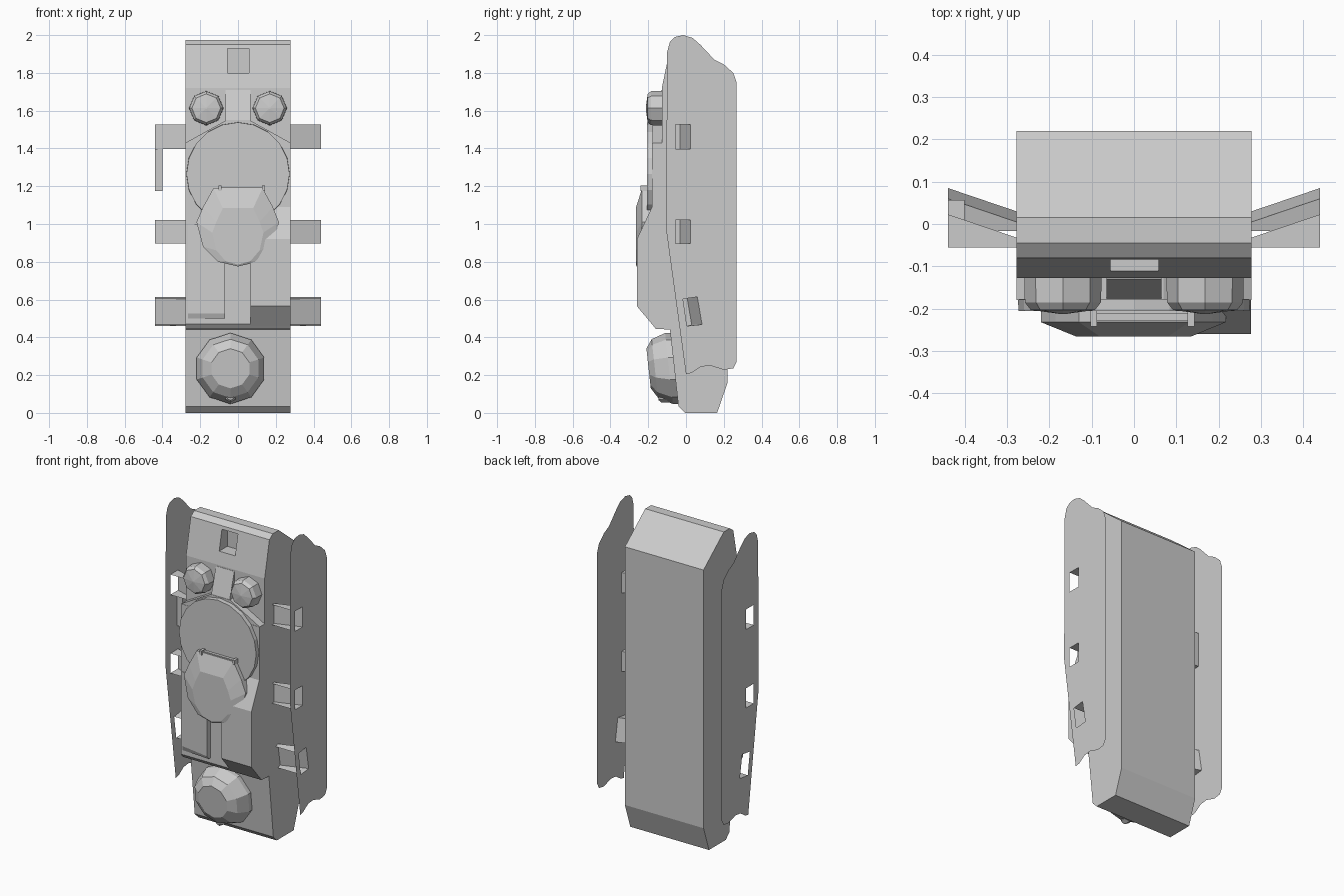
import bpy, bmesh, math
from mathutils import Vector

if "Cube" in bpy.data.objects:
    bpy.data.objects.remove(bpy.data.objects["Cube"])

HALF = 0.278      # hull half width
SKIRT = 0.44      # skirt distance from the centre


def finish(bm, name):
    bmesh.ops.recalc_face_normals(bm, faces=bm.faces)
    me = bpy.data.meshes.new(name)
    bm.to_mesh(me)
    bm.free()
    ob = bpy.data.objects.new(name, me)
    bpy.context.collection.objects.link(ob)
    return ob


def loft(name, rings):
    """Skin a stack of equal-length rings and cap both ends."""
    bm = bmesh.new()
    vs = [[bm.verts.new(p) for p in r] for r in rings]
    n = len(vs[0])
    for a, b in zip(vs, vs[1:]):
        for i in range(n):
            j = (i + 1) % n
            bm.faces.new((a[i], a[j], b[j], b[i]))
    bm.faces.new(vs[0])
    bm.faces.new(vs[-1])
    return finish(bm, name)


def side_prism(name, yz, x0, x1):
    return loft(name, [[(x, y, z) for y, z in yz] for x in (x0, x1)])


def front_prism(name, xz, y0, y1):
    return loft(name, [[(x, y, z) for x, z in xz] for y in (y0, y1)])


def box(name, x0, x1, y0, y1, z0, z1):
    return front_prism(name, [(x0, z0), (x1, z0), (x1, z1), (x0, z1)], y0, y1)


def turned(name, x, z, n, steps, tilt=0.0):
    """Round part facing -y; steps are (radius, y). Tilt leans it downward."""
    rings = []
    for r, y in steps:
        ring = []
        for i in range(n):
            a = 2 * math.pi * i / n + math.pi / 2
            dz = r * math.sin(a)
            ring.append((x + r * math.cos(a), y - dz * tilt, z + dz))
        rings.append(ring)
    return loft(name, rings)


# Main hull, extruded from its side profile
hull = side_prism("hull", [
    (-0.005, 0), (0.165, 0), (0.22, 0.16), (0.22, 1.81), (0.015, 1.975),
    (-0.045, 1.975), (-0.08, 1.95), (-0.128, 1.72), (-0.128, 1.0),
    (-0.085, 0.44), (-0.04, 0.035)], -HALF, HALF)

# Recessed window near the top of the hull
cutter = box("window_cutter", -0.055, 0.058, -0.25, -0.03, 1.80, 1.93)
cutter.hide_render = True
cutter.hide_viewport = True
mod = hull.modifiers.new("window", 'BOOLEAN')
mod.object = cutter
mod.operation = 'DIFFERENCE'
mod.solver = 'EXACT'
dg = bpy.context.evaluated_depsgraph_get()
cut_mesh = bpy.data.meshes.new_from_object(hull.evaluated_get(dg))
hull.modifiers.clear()
hull.data = cut_mesh
bpy.data.objects.remove(cutter)

# Raised front deck, its sloped shoulders and the centre strip between hatches
side_prism("front_deck", [(-0.06, 0.44), (-0.16, 0.445), (-0.18, 0.47),
                          (-0.18, 1.43), (-0.06, 1.43)], -HALF, HALF)
front_prism("deck_shoulders", [(-HALF, 1.43), (HALF, 1.43), (0.07, 1.545),
                               (-0.07, 1.545)], -0.178, -0.1)
side_prism("centre_strip", [(-0.1, 1.5), (-0.176, 1.5), (-0.176, 1.55),
                            (-0.13, 1.71), (-0.1, 1.71)], -0.065, 0.065)

# Thick block on one side, thin wedge on the other
side_prism("right_block", [(-0.1, 0.46), (-0.172, 0.46), (-0.26, 0.565),
                           (-0.26, 0.92), (-0.18, 1.09), (-0.1, 1.09)], 0.065, HALF - 0.001)
loft("left_wedge", [[(-0.265, -0.17, z), (-0.07, -0.17, z), (-0.07, y, z2), (-0.265, -0.182, z)]
                    for z, y, z2 in ((0.50, -0.195, 0.50), (0.525, -0.215, 0.525), (1.0, -0.215, 1.0))])

# Large disc
turned("turret_disc", 0, 1.265, 20, [(0.275, -0.15), (0.273, -0.206)])

# Faceted hood over the disc
rim = [(-0.13, 1.19), (-0.185, 1.09), (-0.22, 1.01), (-0.185, 0.88), (-0.105, 0.80),
       (0, 0.775), (0.105, 0.80), (0.185, 0.88), (0.217, 1.01), (0.185, 1.09), (0.13, 1.19)]
loft("hood", [
    [(x, -0.17, z) for x, z in rim],
    [(x, -0.232 - 0.03 * max(0, (0.95 - z) / 0.18), z) for x, z in rim],
    [(x * 0.62, -0.266, 0.785 + (z - 0.775) * 0.72) for x, z in rim]])
box("hood_lip", -0.09, 0.13, -0.228, -0.21, 1.18, 1.197)
for x in (-0.095, 0.135):
    box("hood_lug", x - 0.008, x + 0.008, -0.242, -0.19, 1.175, 1.203)

# Two domed hatches
for x in (-0.168, 0.168):
    turned("hatch", x, 1.613, 8, [(0.092, -0.10), (0.09, -0.185), (0.076, -0.203), (0.004, -0.213)])

# Lower dome with a small nub beneath
turned("lower_dome", -0.04, 0.235, 10,
       [(0.188, -0.03), (0.188, -0.09), (0.155, -0.165), (0.105, -0.198)], tilt=0.11)
turned("dome_nub", -0.04, 0.085, 6, [(0.03, -0.06), (0.03, -0.13), (0.018, -0.145)])


# Thin side skirts with three openings each
outline = [(0, 0.205), (0.03, 0.212), (0.08, 0.245), (0.13, 0.25), (0.2, 0.228),
           (0.25, 0.236), (0.268, 0.27), (0.268, 1.75), (0.25, 1.80), (0.2, 1.845),
           (0.15, 1.87), (0.075, 1.95), (0.035, 1.985), (-0.015, 2.0), (-0.06, 1.99),
           (-0.085, 1.965), (-0.1, 1.91), (-0.105, 0.97)]


def upright(z0, z1):
    return [(-0.055, z0), (0.023, z0), (0.023, z1), (-0.055, z1)]


# Corners run front-bottom, back-bottom, back-top, front-top
openings = [upright(1.397, 1.526), upright(0.896, 1.022),
            [(0.005, 0.46), (0.085, 0.468), (0.06, 0.614), (-0.016, 0.603)]]

for s, side in ((-1, "left"), (1, "right")):
    bm = bmesh.new()
    edges = []
    for loop in [outline] + openings:
        vs = [bm.verts.new((s * SKIRT, y, z)) for y, z in loop]
        edges += [bm.edges.new((vs[i - 1], vs[i])) for i in range(len(vs))]
    bmesh.ops.triangle_fill(bm, edges=edges, use_beauty=True, use_dissolve=False,
                            normal=Vector((s, 0, 0)))
    finish(bm, side + "_skirt")

    # Brackets open to the front: bottom, slanted back and top walls
    for hole in openings:
        bm = bmesh.new()
        outer = [bm.verts.new((s * SKIRT, y, z)) for y, z in hole]
        inner = [bm.verts.new((s * HALF, y - (0.055 if i in (1, 2) else 0), z))
                 for i, (y, z) in enumerate(hole)]
        for i in range(3):
            bm.faces.new((outer[i], outer[i + 1], inner[i + 1], inner[i]))
        finish(bm, side + "_bracket")

# Small box inside the left skirt
box("skirt_box", -SKIRT, -0.40, 0.01, 0.057, 1.175, 1.397)
